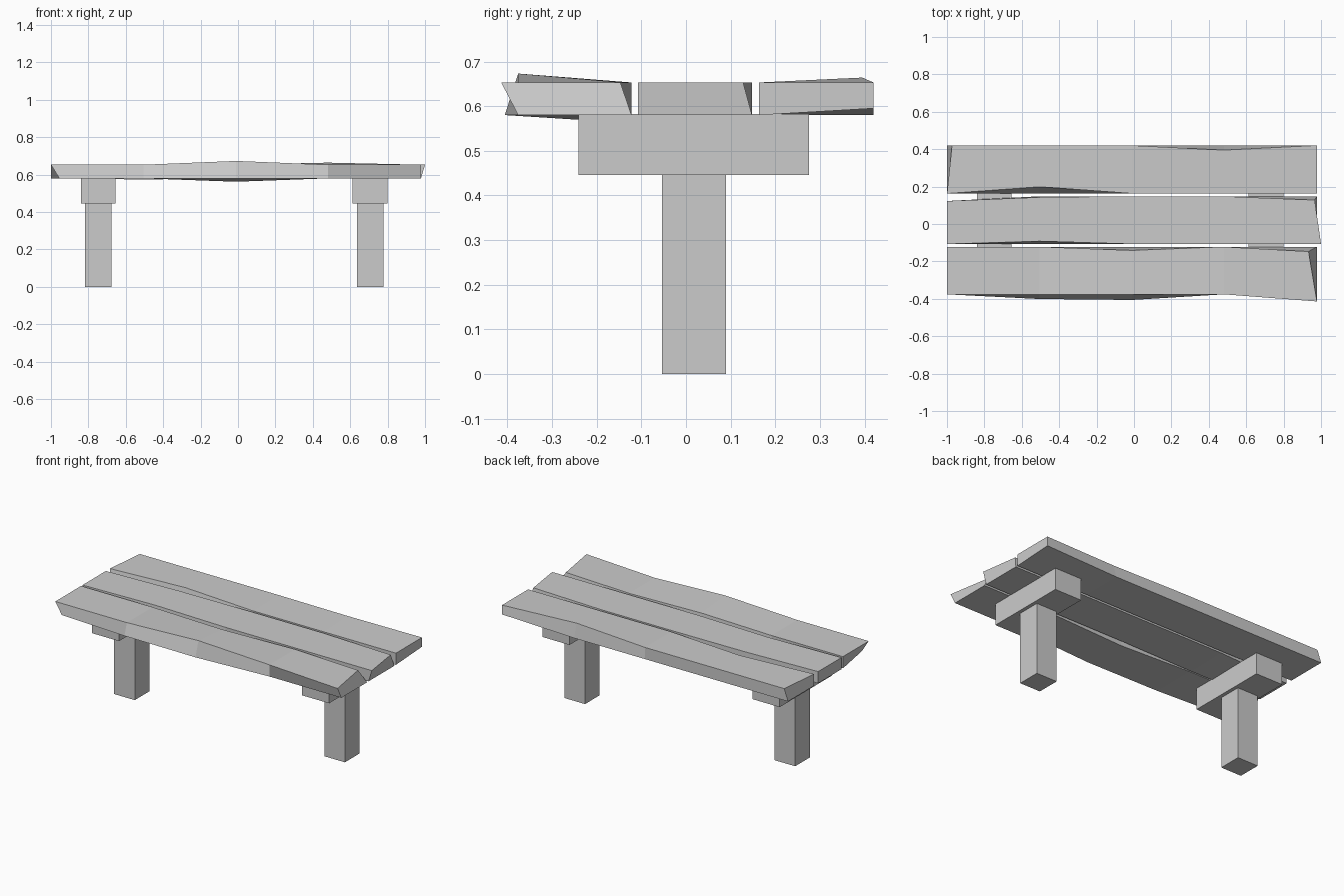
import bpy, bmesh

if "Cube" in bpy.data.objects:
    bpy.data.objects.remove(bpy.data.objects["Cube"])


def make_object(name, bm):
    bmesh.ops.recalc_face_normals(bm, faces=bm.faces)
    mesh = bpy.data.meshes.new(name)
    bm.to_mesh(mesh)
    bm.free()
    obj = bpy.data.objects.new(name, mesh)
    bpy.context.collection.objects.link(obj)
    return obj


def box(name, x, y, z):
    bm = bmesh.new()
    bmesh.ops.create_cube(bm, size=1)
    for v in bm.verts:
        v.co = [r[0] if c < 0 else r[1] for c, r in zip(v.co, (x, y, z))]
    return make_object(name, bm)


STATIONS = (-1.0, -0.505, -0.01, 0.48, 0.978)
Z0, Z1 = 0.58, 0.653
FB, BB, BT, FT = range(4)   # front/back, bottom/top corners of a section


def plank(name, y0, y1, warp):
    """Rough-hewn board; warp maps (station, corner) to an offset."""
    bm = bmesh.new()
    rings = []
    for s, x in enumerate(STATIONS):
        ring = []
        for c, (y, z) in enumerate(((y0, Z0), (y1, Z0), (y1, Z1), (y0, Z1))):
            dx, dy, dz = warp.get((s, c), (0, 0, 0))
            ring.append(bm.verts.new((x + dx, y + dy, z + dz)))
        rings.append(ring)
    for a, b in zip(rings, rings[1:]):
        for i in range(4):
            j = (i + 1) % 4
            bm.faces.new((a[i], a[j], b[j], b[i]))
    bm.faces.new(rings[0])
    bm.faces.new(rings[-1])
    return make_object(name, bm)


# Seat boards
plank("back_seat_board", 0.163, 0.42, {
    (0, BT): (0.027, 0, 0),
    (1, FT): (0, 0.036, 0),
    (3, BT): (0, -0.025, 0.011),
    (4, BB): (0, 0, 0.015),
})
plank("middle_seat_board", -0.107, 0.148, {
    (0, BB): (0, -0.025, 0), (0, BT): (0, -0.025, 0),
    (1, FT): (0, 0.015, 0), (1, FB): (0, 0, -0.006),
    (1, BT): (0, -0.005, 0),
    (4, BT): (-0.012, -0.02, 0), (4, FT): (0.022, 0, 0),
})
plank("front_seat_board", -0.376, -0.122, {
    (0, FB): (0.045, 0, 0),
    (1, FB): (0, -0.025, 0),
    (2, FB): (0, -0.03, 0), (2, BB): (0, 0, -0.018),
    (2, BT): (0, -0.019, 0), (2, FT): (0, 0, 0.02),
    (4, BT): (-0.045, -0.025, 0), (4, FT): (0, -0.038, 0),
})

# T-shaped supports: post with a crossbar
for side, cx in (("left", -0.747), ("right", 0.706)):
    box(side + "_post", (cx - 0.071, cx + 0.071), (-0.054, 0.09), (0, 0.446))
    box(side + "_crossbar", (cx - 0.093, cx + 0.093), (-0.241, 0.275), (0.446, 0.582))
